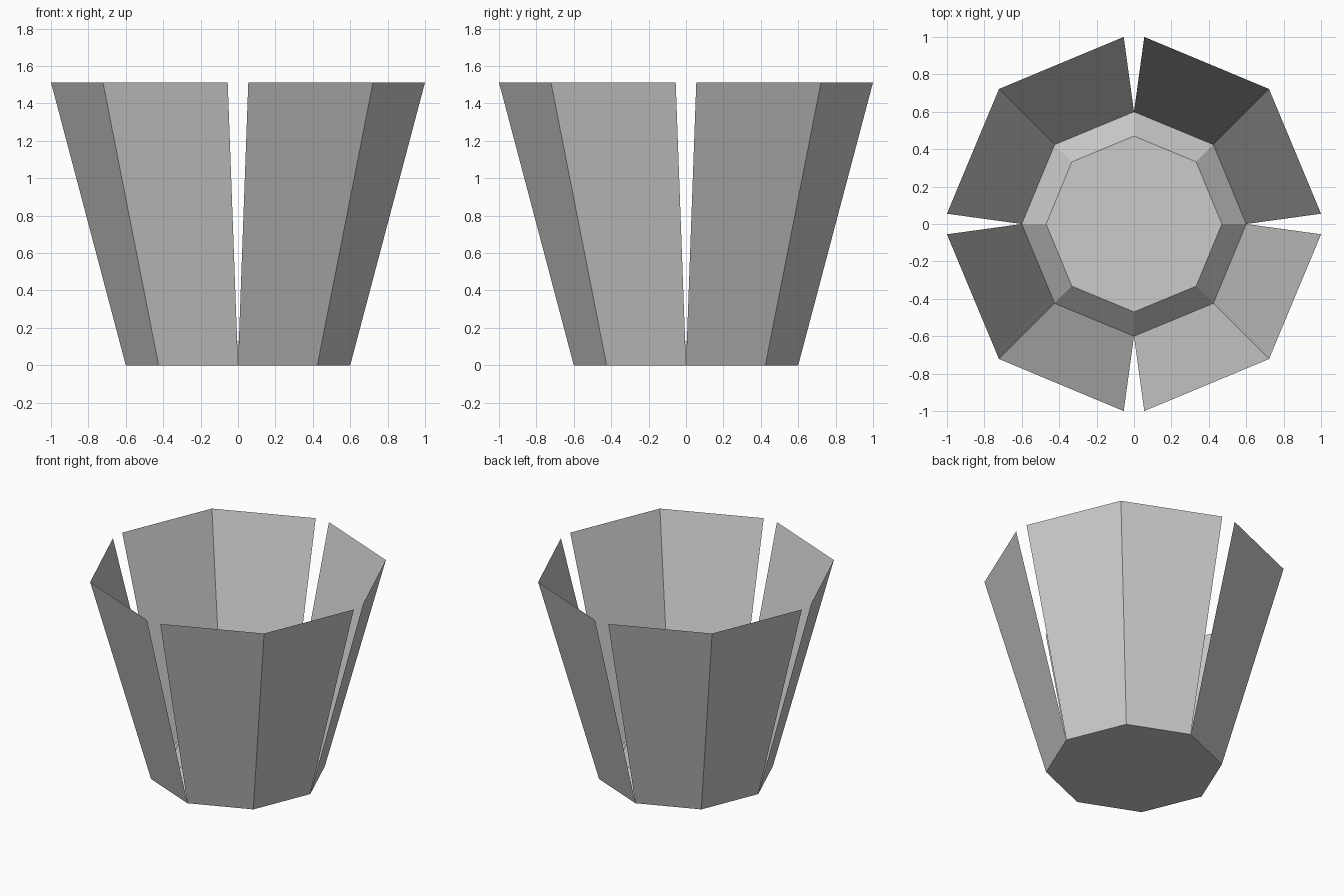
import bpy
from math import cos, sin, pi
from mathutils import Matrix

if "Cube" in bpy.data.objects:
    bpy.data.objects.remove(bpy.data.objects["Cube"])

R, H = 0.6, 1.513          # floor radius, overall height
D = R * cos(pi / 4)


def make(name, verts, faces):
    mesh = bpy.data.meshes.new(name)
    mesh.from_pydata(verts, [], faces)
    obj = bpy.data.objects.new(name, mesh)
    bpy.context.collection.objects.link(obj)
    return obj


def octagon(r, z):
    return [(r * cos(i * pi / 4), r * sin(i * pi / 4), z) for i in range(8)]


# Solid base: octagonal frustum with a narrower top
sides = [(i, (i + 1) % 8, 8 + (i + 1) % 8, 8 + i) for i in range(8)]
make("base", octagon(R, 0) + octagon(0.47, 0.13),
     sides + [tuple(range(7, -1, -1)), tuple(range(8, 16))])

# Four thin folded wall panels, flaring outward with slits between them
panel = [(R, 0, 0), (D, D, 0), (0, R, 0),
         (1, 0.055, H), (0.722, 0.722, H), (0.055, 1, H)]
for k in range(4):
    wall = make(f"wall_panel_{k + 1}", panel, [(0, 1, 4, 3), (1, 2, 5, 4)])
    wall.data.transform(Matrix.Rotation(k * pi / 2, 4, 'Z'))
